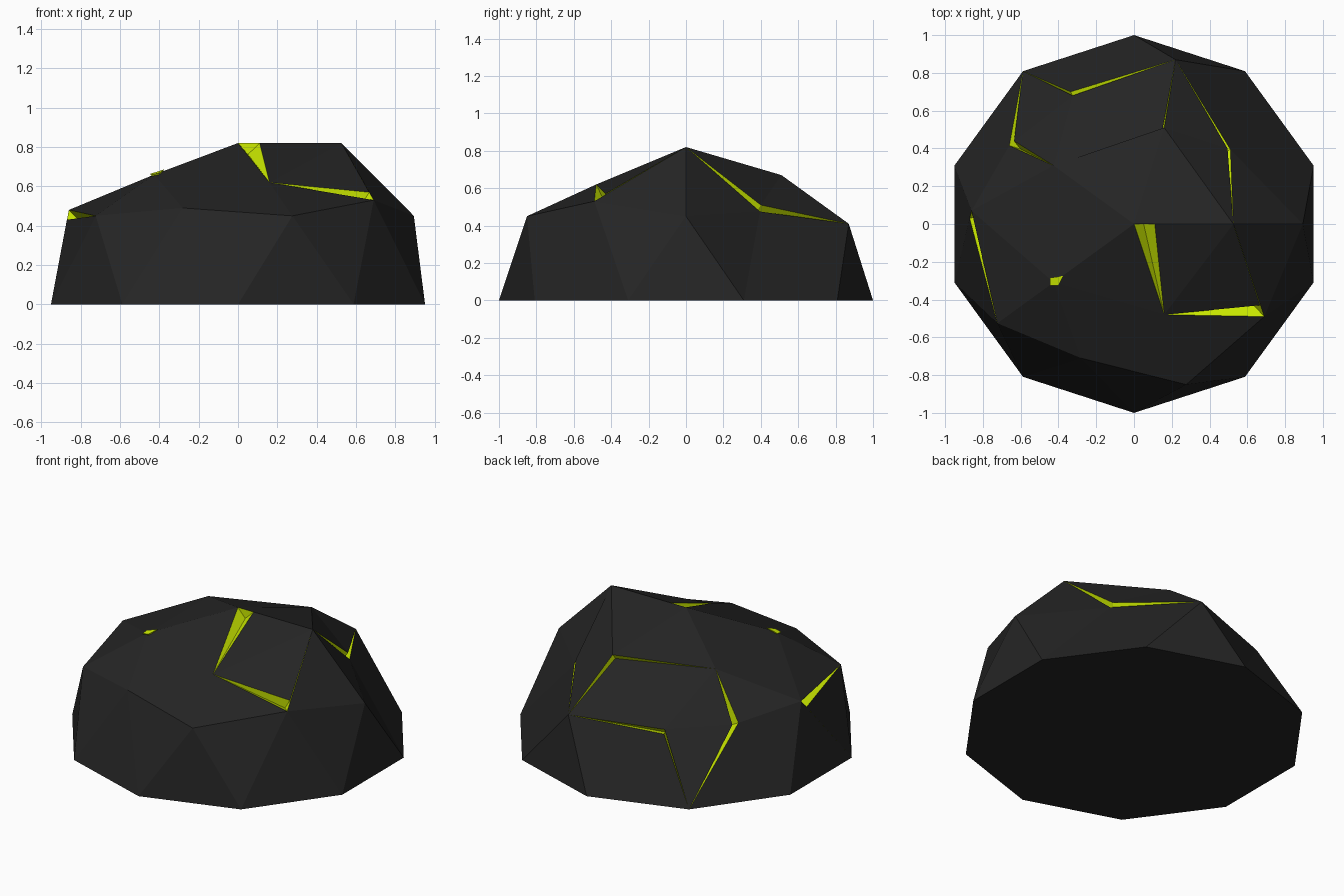
import bpy
from math import cos, sin, radians
from mathutils import Vector

if "Cube" in bpy.data.objects:
    bpy.data.objects.remove(bpy.data.objects["Cube"])


def material(name, color):
    m = bpy.data.materials.new(name)
    m.diffuse_color = color
    m.use_nodes = True
    m.node_tree.nodes["Principled BSDF"].inputs["Base Color"].default_value = m.diffuse_color
    return m


def make_object(name, verts, faces, mat):
    mesh = bpy.data.meshes.new(name)
    mesh.from_pydata(verts, [], faces)
    mesh.materials.append(mat)
    ob = bpy.data.objects.new(name, mesh)
    bpy.context.collection.objects.link(ob)
    return ob


def polar(r, deg, z):
    return Vector((r * cos(radians(deg)), r * sin(radians(deg)), z))


rock = material("dark_rock", (0.018, 0.018, 0.018, 1))
glow = material("glowing_yellow", (0.62, 0.85, 0.0, 1))

# Half icosphere: pole, upper ring, corners, midpoints and base decagon
P = {"p": Vector((0, 0, 0.82))}
for k in range(5):
    P[f"r{k}"] = polar(0.526, 72 * k, 0.66)
    P[f"c{k}"] = polar(0.894, 72 * k, 0.45)
    P[f"m{k}"] = polar(0.851, 72 * k + 36, 0.526)
for j in range(10):
    P[f"b{j}"] = polar(1, 18 + 36 * j, 0)

faces = []
for k in range(5):
    n = (k + 1) % 5
    r, c, m, rn, cn = f"r{k}", f"c{k}", f"m{k}", f"r{n}", f"c{n}"
    b0, b1, b2 = f"b{2*k}", f"b{2*k+1}", f"b{(2*k+2) % 10}"
    faces += [["p", r, rn], [r, c, m], [r, m, rn], [rn, m, cn],
              [c, b0, m], [m, b0, b1], [m, b1, cn], [cn, b1, b2]]

# Corners pushed out of the regular shape
for name, co in {
    "r0": (0.526, 0, 0.82), "r4": (0.16, -0.48, 0.62), "r1": (0.16, 0.51, 0.67),
    "c1": (0.22, 0.87, 0.41), "c2": (-0.66, 0.415, 0.42),
    "m0": (0.51, 0.395, 0.475), "m1": (-0.335, 0.70, 0.37),
    "m2": (-0.86, 0.07, 0.48), "m3": (-0.28, -0.71, 0.49), "m4": (0.69, -0.49, 0.53),
}.items():
    P[name] = Vector(co)

crack_verts, crack_faces = [], []


def crack(v, fan, lip):
    """Tear vertex v away from the triangles of a fan and line the gap in yellow."""
    new = v + "_"
    P[new] = Vector(lip)
    for s, t in zip(fan, fan[1:]):
        for f in faces:
            if {v, s, t} == set(f):
                f[f.index(v)] = new
    mid = (P[v] + P[new]) * 0.5 * 0.93
    i = len(crack_verts)
    crack_verts.extend([P[fan[0]], P[v], P[fan[-1]], P[new], mid])
    quad = [0, 1, 2, 3]
    # Wind the groove walls so they face outwards
    nrm = (P[fan[-1]] - P[fan[0]]).cross(P[new] - P[v])
    if -nrm.dot(mid) > 0:
        quad.reverse()
    crack_faces.extend((i + quad[q], i + quad[(q + 1) % 4], i + 4) for q in range(4))


# Front crack, back plate cracks, right crack and left crack
crack("p", ["r4", "r0"], (0.11, 0, 0.82))
crack("m4", ["r4", "r0"], (0.667, -0.43, 0.57))
crack("r1", ["r2", "m1", "c1"], (0.15, 0.497, 0.645))
crack("c2", ["b3", "m1", "r2"], (-0.635, 0.44, 0.41))
crack("m1", ["b3", "c2_", "r2", "r1_", "c1"], (-0.325, 0.68, 0.39))
crack("m0", ["r0", "r1", "c1"], (0.495, 0.40, 0.51))
crack("m2", ["c3", "b5"], (-0.87, 0.03, 0.43))

# Rock shell with closed base
names = list(P)
index = {n: i for i, n in enumerate(names)}
shell = [[index[n] for n in f] for f in faces]
shell.append([index[f"b{j}"] for j in reversed(range(10))])
make_object("rock_shell", [P[n] for n in names], shell, rock)
make_object("glowing_cracks", crack_verts, crack_faces, glow)

# Small glowing chip at the left of the top
chip = [(-0.445, -0.285, 0.664), (-0.445, -0.325, 0.658),
        (-0.40, -0.325, 0.668), (-0.375, -0.275, 0.686), (-0.41, -0.30, 0.63)]
make_object("glowing_chip", chip,
            [(0, 1, 2, 3), (1, 0, 4), (2, 1, 4), (3, 2, 4), (0, 3, 4)], glow)
